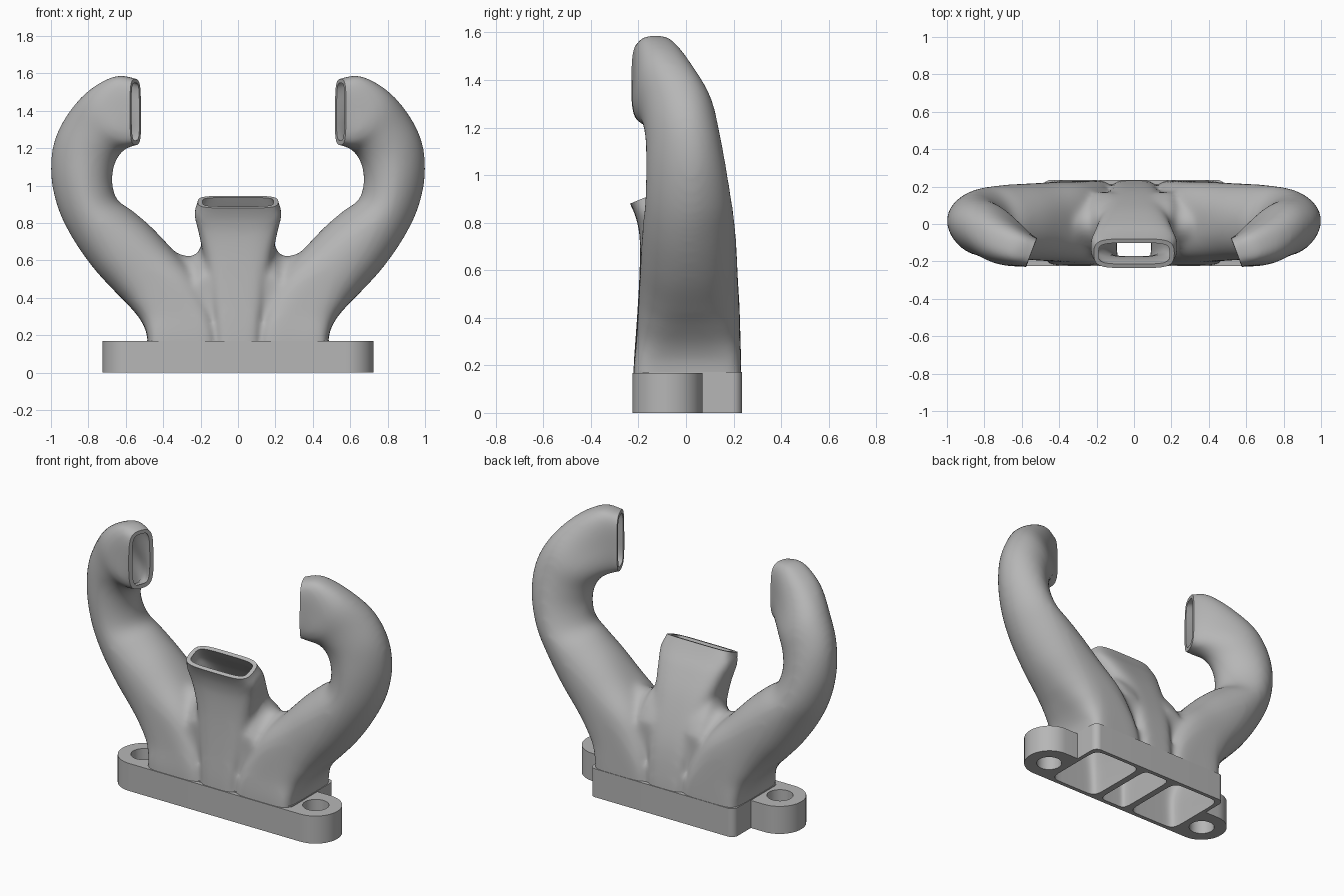
import bpy, bmesh, math
from mathutils import Vector

cube = bpy.data.objects.get("Cube")
if cube:
    bpy.data.objects.remove(cube, do_unlink=True)

grey = bpy.data.materials.new("plain grey")
grey.use_nodes = True
grey.diffuse_color = (0.47, 0.47, 0.47, 1)
grey.node_tree.nodes["Principled BSDF"].inputs["Base Color"].default_value = grey.diffuse_color


def loft(name, rings):
    """Closed solid skinned through rings of equal length."""
    bm = bmesh.new()
    rows = [[bm.verts.new(p) for p in ring] for ring in rings]
    count = len(rows[0])
    for a, b in zip(rows, rows[1:]):
        for i in range(count):
            j = (i + 1) % count
            bm.faces.new((a[i], a[j], b[j], b[i]))
    bm.faces.new(rows[0][::-1])
    bm.faces.new(rows[-1])
    bmesh.ops.recalc_face_normals(bm, faces=bm.faces)
    mesh = bpy.data.meshes.new(name)
    bm.to_mesh(mesh)
    bm.free()
    mesh.materials.append(grey)
    obj = bpy.data.objects.new(name, mesh)
    bpy.context.collection.objects.link(obj)
    return obj


def apply_modifier(obj, kind, **settings):
    mod = obj.modifiers.new(kind, kind)
    for key, value in settings.items():
        setattr(mod, key, value)
    bpy.context.view_layer.objects.active = obj
    bpy.ops.object.modifier_apply(modifier=mod.name)


def combine(target, tool, operation):
    """Apply a boolean and discard the tool."""
    tool.hide_render = True
    apply_modifier(target, "BOOLEAN", operation=operation, solver="EXACT", object=tool)
    bpy.data.objects.remove(tool, do_unlink=True)


def refine(rows, steps=5):
    """Smoothly interpolate between the listed sections."""
    rows = [rows[0]] + rows + [rows[-1]]
    out = []
    for p, a, b, q in zip(rows, rows[1:], rows[2:], rows[3:]):
        for s in range(steps):
            t = s / steps
            out.append([y + t / 2 * (z - x + t * (2 * x - 5 * y + 4 * z - w + t * (3 * (y - z) + w - x)))
                        for x, y, z, w in zip(p, a, b, q)])
    return out + [rows[-1]]


def section(centre, u, v, power, inset, count=56):
    """Rounded section from two half-axes, shrunk by the wall thickness."""
    u = u * (1 - inset / u.length)
    v = v * (1 - inset / v.length)
    ring = []
    for i in range(count):
        a = math.tau * (i + 0.5) / count
        c, s = math.cos(a), math.sin(a)
        ring.append(centre + u * math.copysign(abs(c) ** (2 / power), c)
                    + v * math.copysign(abs(s) ** (2 / power), s))
    return ring


def middle(ring):
    return sum(ring, Vector()) / len(ring)


def heading(rings):
    return (middle(rings[-1]) - middle(rings[-2])).normalized()


def beyond_mouth(rings):
    """Run the duct on past its mouth."""
    return rings + [[p + heading(rings) * 0.06 for p in rings[-1]]]


def passage(rings):
    """Cavity running out of both openings."""
    return [[p - Vector((0, 0, 0.1)) for p in rings[0]]] + beyond_mouth(rings)


def mouth_cutter(rings):
    """Oversized block standing on the plane of the mouth."""
    centre = middle(rings[-1])
    wide = [centre + (p - centre) * 1.4 for p in rings[-1]]
    return [wide, [p + heading(rings) * 0.15 for p in wide]]


def rounded_slab(name, x, y0, y1, radius, z0, z1):
    outline = []
    for k, (cx, cy) in enumerate([(x - radius, y1 - radius), (radius - x, y1 - radius),
                                  (radius - x, y0 + radius), (x - radius, y0 + radius)]):
        for i in range(13):
            a = (k + i / 12) * math.pi / 2
            outline.append((cx + radius * math.cos(a), cy + radius * math.sin(a)))
    return loft(name, [[Vector((px, py, z)) for px, py in outline] for z in (z0, z1)])


# side duct: inner edge x z, outer edge x z, centre y, half depth, skew, tilt, squareness
SIDE = [
    (.11, .05, .485, .05, .006, .228, 0, 0, 8),
    (.12, .20, .485, .19, .006, .226, 0, 0, 7),
    (.15, .36, .52, .28, .010, .219, 0, 0, 4.2),
    (.23, .53, .59, .365, .012, .213, 0, 0, 3),
    (.36, .67, .66, .435, .012, .207, 0, 0, 2.4),
    (.47, .785, .77, .555, .012, .202, 0, 0, 2.1),
    (.57, .87, .88, .71, .012, .194, 0, 0, 1.9),
    (.645, .925, .96, .87, .010, .182, 0, .01, 1.8),
    (.672, 1.02, 1, 1.05, 0, .168, 0, .02, 1.8),
    (.66, 1.11, .985, 1.23, -.015, .155, .03, .025, 1.9),
    (.63, 1.17, .905, 1.39, -.042, .146, .12, .03, 2.1),
    (.595, 1.2, .785, 1.515, -.095, .12, .3, .025, 2.6),
    (.572, 1.208, .645, 1.587, -.132, .092, .38, .01, 3.4),
    (.547, 1.22, .549, 1.57, -.152, .075, .38, 0, 4),
]

# centre duct: half width, front edge y z, back edge y z, squareness
CENTRE = [
    (.115, -.222, .05, .233, .05, 8),
    (.118, -.22, .2, .23, .2, 7),
    (.15, -.206, .4, .19, .43, 5),
    (.185, -.195, .6, .1, .66, 4),
    (.215, -.195, .74, .015, .81, 4),
    (.234, -.21, .82, -.04, .885, 4),
    (.212, -.235, .88, -.08, .945, 4.5),
]


def side_rings(side, inset):
    rings = []
    for ix, iz, ox, oz, y, depth, skew, tilt, power in refine(SIDE):
        centre = Vector((side * (ix + ox) / 2, y, (iz + oz) / 2))
        u = Vector((side * (ox - ix) / 2, tilt, (oz - iz) / 2))
        v = Vector((-side * skew * depth, depth, 0))
        rings.append(section(centre, u, v, power, inset))
    return rings


def centre_rings(inset):
    rings = []
    for width, fy, fz, by, bz, power in refine(CENTRE):
        centre = Vector((0, (fy + by) / 2, (fz + bz) / 2))
        v = Vector((0, (by - fy) / 2, (bz - fz) / 2))
        rings.append(section(centre, Vector((width, 0, 0)), v, power, inset))
    return rings


def web_rings(side):
    """Saddle-shaped fillet filling the fork beside the centre duct."""
    arc = [math.radians(190 + 10 * i) for i in range(12)]
    crest = [(.12, .68)] + [(.262 + .062 * math.cos(a), .685 + .062 * math.sin(a)) for a in arc]
    crest.append((.4, .65))
    rings = []
    for i in range(-6, 7):
        y, drop = .17 * i / 6, .17 * (i / 6) ** 2
        ring = [Vector((side * x, y, z - drop)) for x, z in crest]
        rings.append(ring + [Vector((side * .36, y, .42)), Vector((side * .12, y, .1))])
    return rings


# outer duct walls, blended into one another
ducts = loft("ducts", beyond_mouth(centre_rings(0)))
for side in (1, -1):
    combine(ducts, loft("side_duct", beyond_mouth(side_rings(side, 0))), "UNION")
    combine(ducts, loft("fork_web", web_rings(side)), "UNION")
apply_modifier(ducts, "REMESH", mode="VOXEL", voxel_size=.015)
apply_modifier(ducts, "SMOOTH", factor=.5, iterations=16)

# flat mouths
combine(ducts, loft("mouth_cutter", mouth_cutter(centre_rings(0))), "DIFFERENCE")
for side in (1, -1):
    combine(ducts, loft("mouth_cutter", mouth_cutter(side_rings(side, 0))), "DIFFERENCE")

# mounting base with rounded ears
manifold = rounded_slab("duct_manifold", .725, -.225, .07, .147, 0, .168)
combine(manifold, rounded_slab("rear_block", .487, -.2, .235, .04, 0, .173), "UNION")
combine(manifold, ducts, "UNION")

# air passages and screw holes
combine(manifold, loft("centre_passage", passage(centre_rings(.023))), "DIFFERENCE")
for side in (1, -1):
    combine(manifold, loft("side_passage", passage(side_rings(side, .022))), "DIFFERENCE")
    hole = [[Vector((side * .58 + .073 * math.cos(math.tau * i / 40),
                     -.078 + .073 * math.sin(math.tau * i / 40), z)) for i in range(40)]
            for z in (-.1, .185)]
    combine(manifold, loft("screw_hole", hole), "DIFFERENCE")

# smooth ducts with crisp rims
bpy.ops.object.select_all(action="DESELECT")
manifold.select_set(True)
bpy.context.view_layer.objects.active = manifold
bpy.ops.object.shade_smooth_by_angle(angle=math.radians(35))
